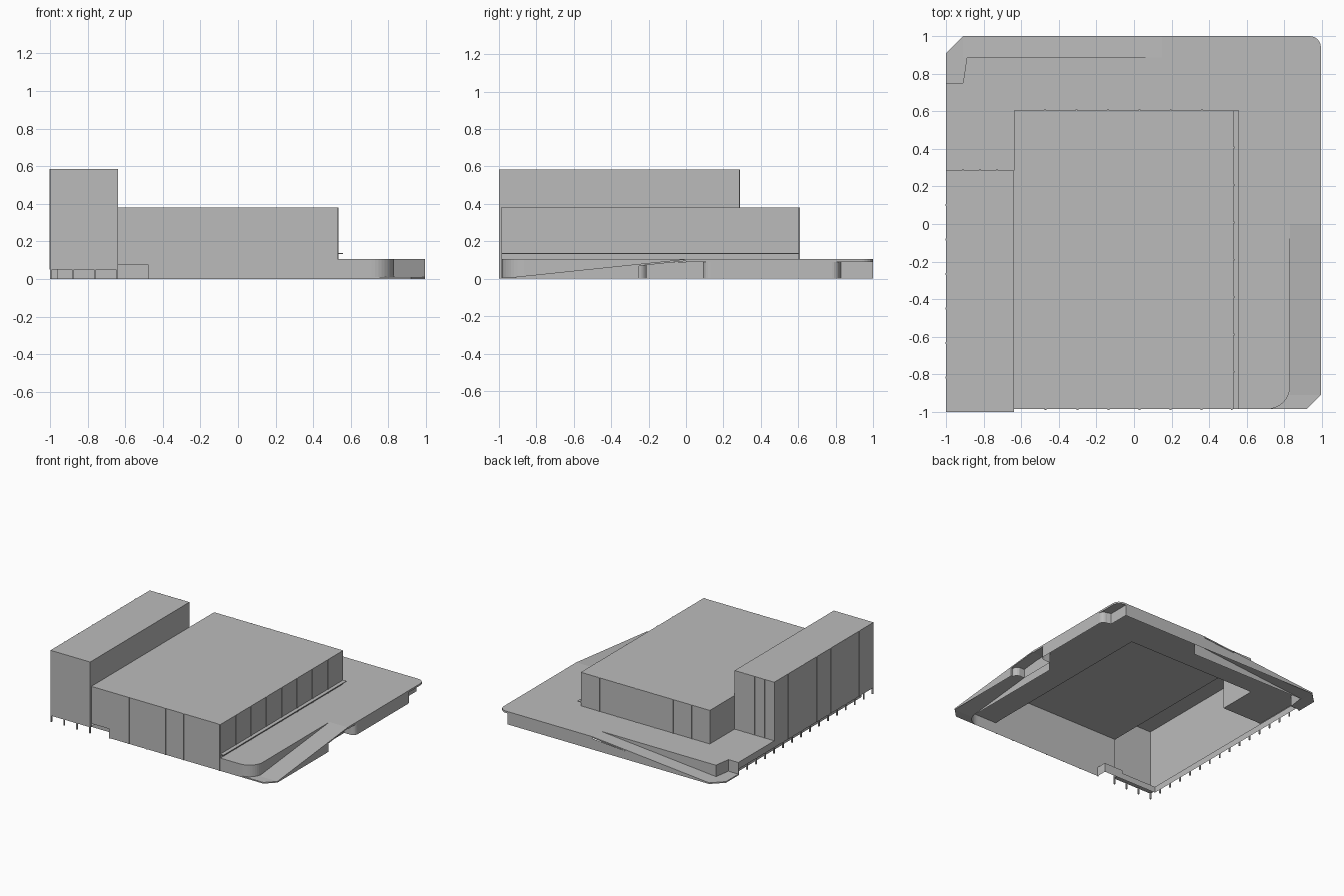
import bpy, bmesh, math

if "Cube" in bpy.data.objects:
    bpy.data.objects.remove(bpy.data.objects["Cube"], do_unlink=True)

grey = bpy.data.materials.new("plain grey")
grey.use_nodes = True
GREY = (0.5, 0.5, 0.5, 1)
grey.diffuse_color = GREY
grey.node_tree.nodes["Principled BSDF"].inputs["Base Color"].default_value = GREY

# Main levels and building lines
DECK, SOFFIT, ROOF, TOWER = 0.105, 0.09, 0.38, 0.585
LEFT, MID, RIGHT = -0.64, -0.47, 0.53
FRONT, BACK, STEP = -0.985, 0.605, 0.285
ARCADE, DOOR = 0.05, 0.075


def finish(name, bm):
    mesh = bpy.data.meshes.new(name)
    bm.to_mesh(mesh)
    bm.free()
    mesh.materials.append(grey)
    ob = bpy.data.objects.new(name, mesh)
    bpy.context.collection.objects.link(ob)
    return ob


def wall(name, path, low, high):
    """Upright sheet along a path; high may be a function of (x, y)."""
    bm = bmesh.new()
    top = high if callable(high) else lambda x, y: high
    pairs = [(bm.verts.new((x, y, low)), bm.verts.new((x, y, top(x, y)))) for x, y in path]
    for (a, b), (c, d) in zip(pairs, pairs[1:]):
        bm.faces.new((a, c, d, b))
    return finish(name, bm)


def slab(name, outline, height, thick=0):
    """Flat or sloping plate; height may be a function of (x, y)."""
    bm = bmesh.new()
    top = height if callable(height) else lambda x, y: height
    face = bm.faces.new([bm.verts.new((x, y, top(x, y))) for x, y in outline])
    if thick:
        under = bmesh.ops.extrude_face_region(bm, geom=[face], use_keep_orig=True)
        verts = [g for g in under["geom"] if isinstance(g, bmesh.types.BMVert)]
        bmesh.ops.translate(bm, verts=verts, vec=(0, 0, -thick))
        bmesh.ops.recalc_face_normals(bm, faces=bm.faces)
    return finish(name, bm)


def rect(x0, x1, y0, y1):
    return [(x0, y0), (x1, y0), (x1, y1), (x0, y1)]


def box(name, x0, x1, y0, y1, z0, z1):
    return slab(name, rect(x0, x1, y0, y1), z1, z1 - z0)


def arc(cx, cy, r, start, end, n=10):
    angles = [math.radians(start + (end - start) * i / n) for i in range(n + 1)]
    return [(cx + r * math.cos(a), cy + r * math.sin(a)) for a in angles]


def spread(a, b, n):
    return [a + (b - a) * i / n for i in range(n + 1)]


# Main hall
wall("hall_walls", [(RIGHT, FRONT), (RIGHT, BACK), (LEFT, BACK), (LEFT, STEP)], SOFFIT, ROOF)
wall("hall_front", [(MID, FRONT), (RIGHT, FRONT)], 0, ROOF)
wall("hall_front_over_door", [(LEFT, FRONT), (MID, FRONT)], DOOR, ROOF)
slab("hall_roof", rect(LEFT, RIGHT, FRONT, BACK), ROOF)

# Taller wing on stilts
wall("wing_outer_walls", [(-1, STEP), (-1, -1), (LEFT, -1), (LEFT, FRONT)], ARCADE, TOWER)
wall("wing_back", [(LEFT, STEP), (-1, STEP)], SOFFIT, TOWER)
wall("wing_inner_wall", [(LEFT, FRONT), (LEFT, STEP)], ROOF, TOWER)
slab("wing_roof", rect(-1, LEFT, -1, STEP), TOWER)

# Arcade under the wing and the recessed entrance
inner_x, inner_y = -0.96, -0.9
wall("arcade_back_wall", [(inner_x, 0.75), (inner_x, inner_y), (LEFT, inner_y)], 0, ARCADE)
wall("entrance_back_wall", [(LEFT, inner_y), (MID, inner_y), (MID, FRONT)], 0, DOOR)
slab("arcade_front_soffit", rect(-1, LEFT, -1, inner_y), ARCADE)
slab("arcade_side_soffit", rect(-1, inner_x, inner_y, 0.75), ARCADE)
slab("entrance_soffit", rect(LEFT, MID, FRONT, inner_y), DOOR)
wall("deck_side_wall", [(-1, 0.75), (-1, STEP)], ARCADE, SOFFIT)
for x in spread(-0.995, LEFT - 0.005, 3):
    box("arcade_front_post", x - 0.005, x + 0.005, -1, -0.99, 0, ARCADE)
for y in spread(-0.88, 0.745, 14):
    box("arcade_side_post", -1, -0.99, y - 0.005, y + 0.005, 0, ARCADE)
box("entrance_post", MID - 0.006, MID, FRONT - 0.004, FRONT, 0, DOOR)

# Raised joints between wall panels
J, D = 0.005, 0.004
for x in (-0.47, -0.3, -0.135, 0.03, 0.195, 0.36, 0.52):
    box("front_joint", x - J, x + J, FRONT - D, FRONT, 0.0 if x > MID else DOOR, ROOF)
for x in spread(LEFT, RIGHT, 7)[1:-1]:
    box("back_joint", x - J, x + J, BACK, BACK + D, DECK, ROOF)
for y in spread(FRONT, BACK, 8)[1:-1]:
    box("side_joint", RIGHT, RIGHT + D, y - J, y + J, DECK, ROOF)
for y in spread(-1, STEP, 7)[1:-1]:
    box("wing_side_joint", -1 - D, -1, y - J, y + J, ARCADE, TOWER)
for x in spread(-1, LEFT, 4)[1:-1]:
    box("wing_back_joint", x - J, x + J, STEP, STEP + D, DECK, TOWER)

# Thin canopy along the hall
box("canopy", RIGHT, 0.56, FRONT, BACK, 0.132, 0.138)

# Raised deck wrapping two sides of the hall
front_bend = arc(0.71, FRONT + 0.12, 0.12, -90, 0)
deck = ([(RIGHT, FRONT)] + front_bend + [(0.83, 0), (0.995, 0)]
        + arc(0.935, 0.94, 0.06, 0, 90, 6)
        + [(0.15, 1), (0.15, 0.885), (-0.89, 0.885), (-0.91, 0.75), (-1, 0.75),
           (-1, STEP), (LEFT, STEP), (LEFT, BACK), (RIGHT, BACK)])
slab("deck", deck, DECK, DECK - SOFFIT)


# Two ramps climbing to the deck
def side_slope(x, y):
    return 0.01 + (DECK - 0.01) * min(1, max(0, (y + 0.91) / 0.91))


def back_slope(x, y):
    return 0.01 + (DECK - 0.01) * min(1, max(0, (x + 0.91) / 1.06))


slab("side_ramp", [(0.83, -0.91), (0.995, -0.91), (0.995, 0), (0.83, 0)], side_slope, 0.01)
slab("side_ramp_apron", [(0.71, FRONT), (0.92, FRONT), (0.995, -0.91), (0.83, -0.91)]
     + front_bend[::-1][:-1], 0.01, 0.01)
slab("back_ramp", [(0.15, 0.885), (0.15, 1), (-0.91, 1), (-0.91, 0.885)], back_slope, 0.01)
slab("back_ramp_apron", [(-1, 0.75), (-0.91, 0.75), (-0.89, 0.885), (-0.91, 0.885),
                         (-0.91, 1), (-1, 0.91)], 0.01, 0.01)

# Retaining walls beside the ramps
wall("side_retaining_wall", [(RIGHT, FRONT)] + front_bend + [(0.83, 0)], 0, DECK)
wall("back_retaining_wall", [(0.15, 0.885), (-0.89, 0.885), (-0.91, 0.75), (-1, 0.75)], 0, DECK)


# Outer skirt with rounded recesses under the deck edge
def skirt_top(x, y):
    return min(SOFFIT, side_slope(x, y)) if y < 0 else min(SOFFIT, back_slope(x, y))


bay = ([(0.995, -0.25)] + arc(0.94, -0.25, 0.04, 0, 90, 5) + [(0.9, -0.21), (0.9, 0.0), (0.9, 0.09)]
       + arc(0.955, 0.13, 0.04, -90, 0, 5))
corner = [(0.995, 0.78)] + arc(0.955, 0.78, 0.04, 0, 90, 5) + [(0.92, 0.83), (0.92, 1)]
wall("outer_skirt", [(0.995, -0.91)] + bay + corner + [(0.15, 1), (-0.91, 1)], 0, skirt_top)
